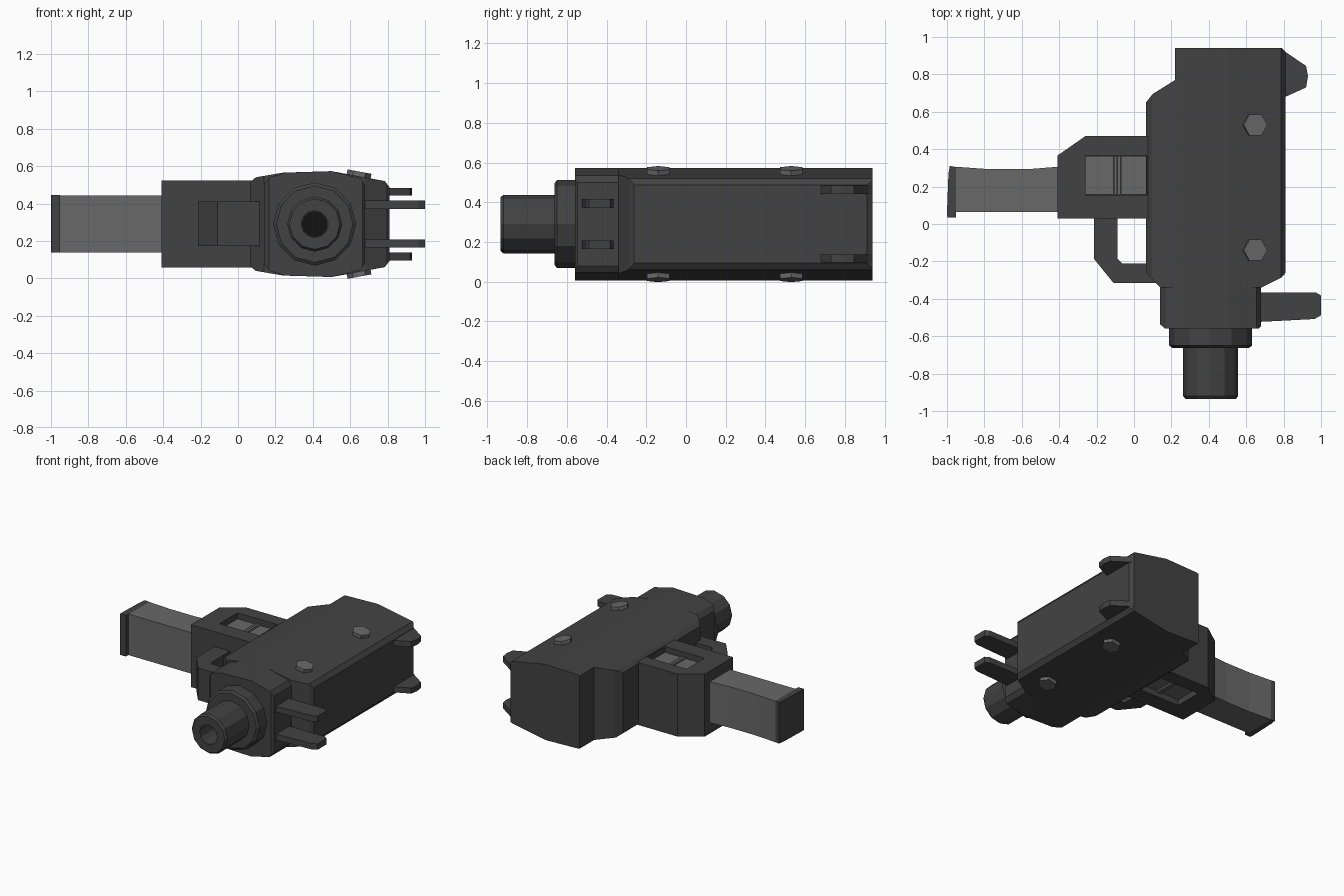
import bpy, bmesh, math
from mathutils import Matrix

if "Cube" in bpy.data.objects:
    bpy.data.objects.remove(bpy.data.objects["Cube"])

C = 0.29  # height of the mid plane


def material(name, v):
    m = bpy.data.materials.new(name)
    m.diffuse_color = (v, v, v, 1)
    m.use_nodes = True
    m.node_tree.nodes["Principled BSDF"].inputs["Base Color"].default_value = m.diffuse_color
    return m


DARK = material("dark_grey", 0.055)
LIGHT = material("mid_grey", 0.14)
BLACK = material("black", 0.006)


def finish(name, bm, mat):
    bmesh.ops.recalc_face_normals(bm, faces=bm.faces)
    me = bpy.data.meshes.new(name)
    bm.to_mesh(me)
    bm.free()
    ob = bpy.data.objects.new(name, me)
    bpy.context.collection.objects.link(ob)
    me.materials.append(mat)
    return ob


def prism(name, pts, lo, hi, mat=DARK, axis="z"):
    """Extrude a closed outline along z (points x,y) or y (points x,z)."""
    bm = bmesh.new()
    put = (lambda p, h: (p[0], p[1], h)) if axis == "z" else (lambda p, h: (p[0], h, p[1]))
    a = [bm.verts.new(put(p, lo)) for p in pts]
    b = [bm.verts.new(put(p, hi)) for p in pts]
    bm.faces.new(a)
    bm.faces.new(b)
    for i in range(len(pts)):
        j = (i + 1) % len(pts)
        bm.faces.new((a[i], a[j], b[j], b[i]))
    return finish(name, bm, mat)


def rect(x0, x1, y0, y1):
    return [(x0, y0), (x1, y0), (x1, y1), (x0, y1)]


def boolean(ob, other, op):
    mod = ob.modifiers.new("cut", "BOOLEAN")
    mod.object, mod.operation, mod.solver = other, op, "EXACT"
    bpy.context.view_layer.objects.active = ob
    bpy.ops.object.modifier_apply(modifier=mod.name)
    bpy.data.objects.remove(other)


def shell(name, half, outline):
    """Cross-section (mirrored about the mid plane) trimmed by a plan outline."""
    sec = [(x, C + h) for x, h in half] + [(x, C - h) for x, h in reversed(half)]
    ob = prism(name, sec, -1, 1, axis="y")
    boolean(ob, prism("trim", outline, -0.5, 1.2), "INTERSECT")
    return ob


def lathe(name, prof, mat=DARK, n=12, cx=0.41):
    """Revolve (radius, y) points around the bore axis."""
    bm = bmesh.new()
    rings = [[bm.verts.new((cx + r * math.cos(i * math.tau / n), y,
                            C + r * math.sin(i * math.tau / n))) for i in range(n)]
             for r, y in prof]
    for a, b in zip(rings, rings[1:]):
        for i in range(n):
            j = (i + 1) % n
            bm.faces.new((a[i], a[j], b[j], b[i]))
    bm.faces.new(rings[0])
    bm.faces.new(rings[-1])
    return finish(name, bm, mat)


# Main housing and narrower nose
shell("main_housing",
      [(0.065, 0.225), (0.095, 0.25), (0.24, 0.275), (0.50, 0.283), (0.785, 0.23), (0.81, 0.197)],
      [(0.22, 0.94), (0.79, 0.94), (0.811, 0.91), (0.811, -0.26), (0.79, -0.285), (0.68, -0.34),
       (0.14, -0.34), (0.064, -0.26), (0.064, 0.65), (0.10, 0.695), (0.22, 0.77)])
shell("nose_housing",
      [(0.14, 0.215), (0.17, 0.25), (0.25, 0.275), (0.50, 0.283), (0.655, 0.245), (0.68, 0.21)],
      [(0.139, -0.31), (0.681, -0.31), (0.681, -0.545), (0.665, -0.56), (0.165, -0.56),
       (0.139, -0.535)])

# Collar, hollow tube and its dark bore end
lathe("collar", [(0.222, -0.54), (0.222, -0.65), (0.205, -0.662)])
lathe("barrel", [(0.147, -0.64), (0.147, -0.92), (0.135, -0.935), (0.072, -0.935), (0.072, -0.76)])
lathe("bore_end", [(0.07, -0.76), (0.07, -0.765)], BLACK)

# Grip block with a pocket on each side
grip = prism("grip_block", [(-0.41, 0.03), (-0.41, 0.365), (-0.26, 0.47), (0.085, 0.47),
                            (0.085, 0.03)], C - 0.233, C + 0.233)
for s in (-1, 1):
    z0, z1 = sorted((C + s * 0.18, C + s * 0.3))
    boolean(grip, prism("pocket", rect(-0.26, 0.07, 0.155, 0.365), z0, z1), "DIFFERENCE")

# Panels inside the pockets, split by a raised rib
for s, side in ((-1, "lower"), (1, "upper")):
    def slab(name, x0, x1, h):
        z0, z1 = sorted((C + s * 0.17, C + s * h))
        prism(f"{side}_{name}", rect(x0, x1, 0.157, 0.363), z0, z1, LIGHT)
    slab("panel_outer", -0.258, -0.11, 0.19)
    slab("panel_inner", -0.07, 0.07, 0.19)
    slab("panel_rib_outer", -0.108, -0.092, 0.2)
    slab("panel_rib_inner", -0.089, -0.072, 0.2)

# Curved magazine and end cap
prism("magazine", [(-0.38, 0.065), (-0.38, 0.308), (-0.57, 0.293), (-0.77, 0.293),
                   (-0.955, 0.306), (-0.955, 0.065)], C - 0.152, C + 0.154, LIGHT)
prism("magazine_cap", [(-0.952, 0.035), (-0.952, 0.305), (-0.985, 0.31), (-0.992, 0.27),
                       (-1.0, 0.06), (-0.998, 0.035)], C - 0.152, C + 0.155, DARK)

# Finger guard
prism("finger_guard", [(-0.215, 0.05), (-0.215, -0.185), (-0.11, -0.315), (0.12, -0.315),
                       (0.12, -0.21), (-0.065, -0.21), (-0.087, -0.188), (-0.087, 0.05)],
      C - 0.118, C + 0.122)

# Front and rear sight prongs
front = [(0.64, -0.365), (0.97, -0.365), (1.0, -0.382), (1.0, -0.488), (0.965, -0.508),
         (0.64, -0.525)]
rear = [(0.76, 0.94), (0.79, 0.94), (0.81, 0.92), (0.92, 0.845), (0.93, 0.79), (0.92, 0.73),
        (0.81, 0.68), (0.76, 0.68)]
for s, side in ((-1, "lower"), (1, "upper")):
    for name, pts, a, b in (("front_sight", front, 0.082, 0.126), ("rear_sight", rear, 0.152, 0.194)):
        z0, z1 = sorted((C + s * a, C + s * b))
        prism(f"{side}_{name}", pts, z0, z1)

# Hexagonal bolts lying on the sloped faces
for s, side in ((-1, "lower"), (1, "upper")):
    for y, end in ((-0.14, "front"), (0.53, "rear")):
        bm = bmesh.new()
        m = (Matrix.Translation((0.645, y, C + s * 0.256)) @ Matrix.Rotation(s * 0.184, 4, "Y")
             @ Matrix.Rotation(math.pi / 6 + math.pi / 6, 4, "Z"))
        bmesh.ops.create_cone(bm, cap_ends=True, segments=6, radius1=0.065, radius2=0.065,
                              depth=0.05, matrix=m @ Matrix.Rotation(math.pi / 6, 4, "Z"))
        finish(f"{side}_{end}_bolt", bm, LIGHT)
